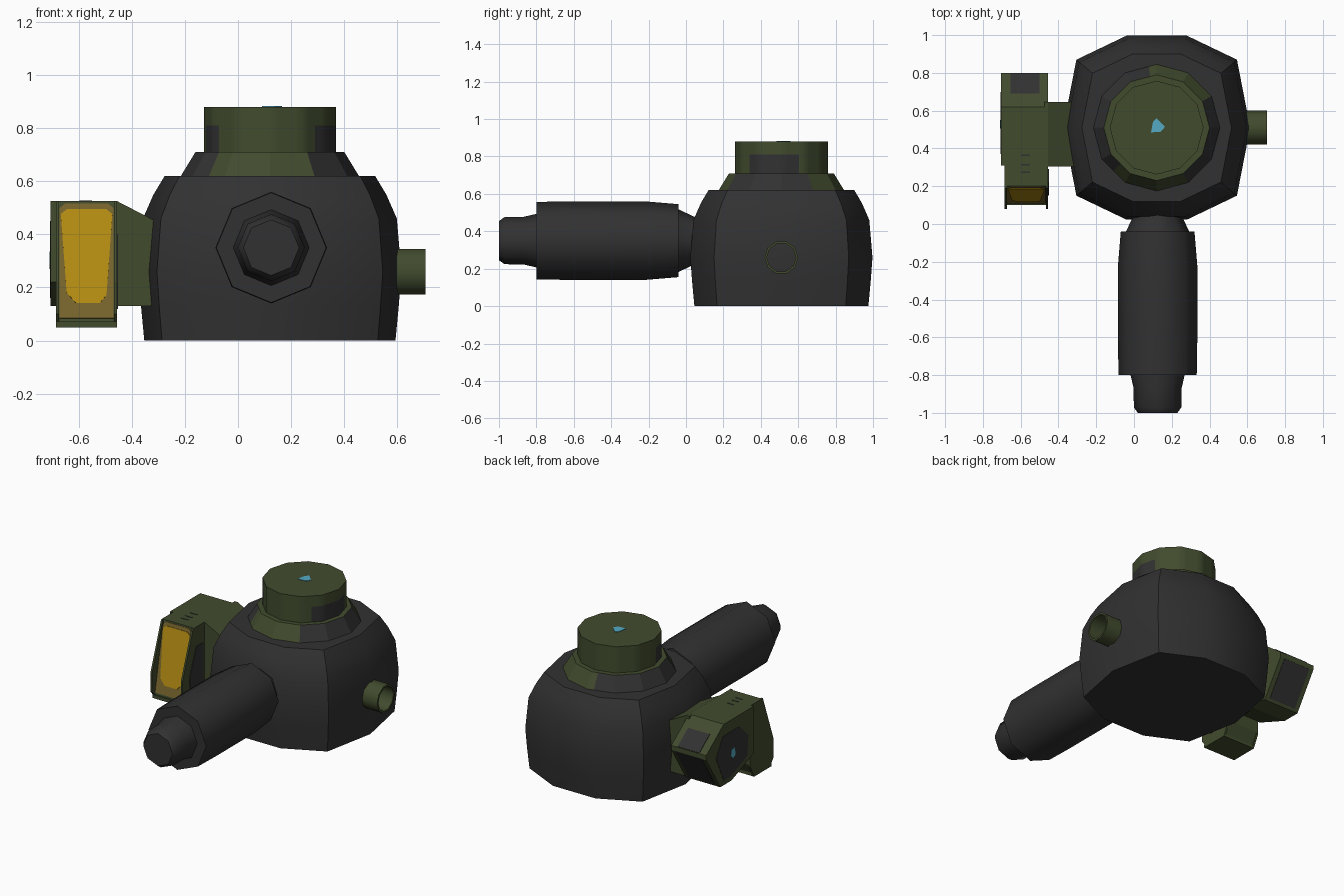
import bpy, bmesh, math
from mathutils import Vector

if "Cube" in bpy.data.objects:
    bpy.data.objects.remove(bpy.data.objects["Cube"])


def material(name, rgb):
    m = bpy.data.materials.new(name)
    m.diffuse_color = (*rgb, 1)
    m.use_nodes = True
    m.node_tree.nodes["Principled BSDF"].inputs["Base Color"].default_value = m.diffuse_color
    return m


DARK = material("charcoal", (0.031, 0.031, 0.032))
GREEN = material("olive_green", (0.053, 0.071, 0.027))
GOLD = material("amber", (0.47, 0.27, 0.006))
DULL = material("dull_amber", (0.19, 0.13, 0.026))
BLUE = material("cyan_mark", (0.09, 0.40, 0.54))
CX, CY = 0.12, 0.51      # turret axis
BX, BZ = 0.125, 0.35     # barrel axis


def finish(name, bm, mats, smooth=None):
    bmesh.ops.recalc_face_normals(bm, faces=bm.faces)
    me = bpy.data.meshes.new(name)
    bm.to_mesh(me)
    bm.free()
    for m in mats:
        me.materials.append(m)
    ob = bpy.data.objects.new(name, me)
    bpy.context.collection.objects.link(ob)
    if smooth:
        bpy.ops.object.select_all(action='DESELECT')
        ob.select_set(True)
        bpy.context.view_layer.objects.active = ob
        bpy.ops.object.shade_smooth_by_angle(angle=math.radians(smooth))
    return ob


def skin(name, rings, mats, smooth=None, rule=None, closed=False):
    """Join equal rings of points; cap the ends, or close them into a tube."""
    bm = bmesh.new()
    vs = [[bm.verts.new(p) for p in r] for r in rings]
    n = len(vs[0])
    pairs = list(zip(vs, vs[1:])) + ([(vs[-1], vs[0])] if closed else [])
    for a, b in pairs:
        for i in range(n):
            j = (i + 1) % n
            bm.faces.new((a[i], a[j], b[j], b[i]))
    if not closed:
        bm.faces.new(vs[0])
        bm.faces.new(vs[-1])
    if rule:
        for f in bm.faces:
            f.material_index = rule(f.calc_center_median())
    return finish(name, bm, mats, smooth)


def prism(name, pts, vec, mat):
    """Extrude a polygon of 3D points along a vector."""
    return skin(name, [pts, [Vector(p) + Vector(vec) for p in pts]], [mat])


def ngon(n, r, split=1):
    """Regular polygon whose sides are split without changing its outline."""
    c = [Vector((math.cos(i * math.tau / n), math.sin(i * math.tau / n))) * r for i in range(n)]
    return [c[i].lerp(c[(i + 1) % n], k / split) for i in range(n) for k in range(split)]


# Turret body: ten-sided dome
quarter = [(0.495, 0), (0.425, 0.36), (0.16, 0.487)]
outline = quarter + [(-x, y) for x, y in quarter[::-1]] + [(-x, -y) for x, y in quarter[1:]] \
    + [(x, -y) for x, y in quarter[:0:-1]]
outline = [p for i, p in enumerate(outline) if p not in outline[:i]]
levels = [(0, 0.955), (0.13, 0.98), (0.26, 1.0), (0.46, 0.965), (0.55, 0.885), (0.62, 0.80)]
skin("turret_body", [[(CX + x * s, CY + y * s, z) for x, y in outline] for z, s in levels],
     [DARK], 42)


def angle(c):
    return math.degrees(math.atan2(c.y - CY, c.x - CX))


def collar_rule(c):
    a = angle(c)
    return 0 if math.hypot(c.x - CX, c.y - CY) < 0.1 or 33 < a < 95 or -134 < a < -61 else 1


def cap_rule(c):
    a = angle(c) % 360
    return 1 if c.z < 0.81 and (a > 314 or a < 22 or 190 < a < 216) and c.z > 0.72 else 0


def turned(levels):
    return [[(CX + p.x, CY + p.y, z) for p in ngon(12, r, 4)] for z, r in levels]


# Collar and hatch cap with camouflage patches
skin("collar", turned([(0.61, 0.335), (0.62, 0.335), (0.71, 0.28)]), [GREEN, DARK],
     rule=collar_rule)
skin("hatch_cap", turned([(0.70, 0.248), (0.71, 0.248), (0.81, 0.248), (0.88, 0.248)]),
     [GREEN, DARK], 35, cap_rule)
prism("cap_mark", [(CX + x, CY + y, 0.879) for x, y in
      [(-0.03, -0.025), (0.02, -0.022), (0.045, 0.005), (0.03, 0.02), (0.0, 0.05), (-0.02, 0.03)]],
      (0, 0, 0.004), BLUE)


# Gun barrel along -y: neck, sleeve, muzzle
def barrel(name, profile):
    skin(name, [[(BX + p.x, y, BZ + p.y) for p in ngon(8, r)] for y, r in profile], [DARK], 46)


barrel("barrel_neck", [(0.2, 0.12), (0.05, 0.125), (-0.05, 0.172)])
barrel("barrel_sleeve", [(-0.04, 0.195), (-0.22, 0.21), (-0.62, 0.21), (-0.80, 0.207)])
barrel("muzzle", [(-0.79, 0.143), (-0.80, 0.143), (-0.87, 0.127), (-0.97, 0.126), (-1.0, 0.105)])

# Side port: hollow tube on the right
skin("side_port", [[(x, CY + p.x, 0.26 + p.y) for p in ngon(10, r)] for x, r in
     [(0.57, 0.09), (0.705, 0.09), (0.705, 0.078), (0.57, 0.078)]], [GREEN], 40, closed=True)

# Sensor housing on the left, with its bracket
L, R = -0.705, -0.455
side = [(0.31, 0.525), (0.62, 0.525), (0.80, 0.39), (0.80, 0.36), (0.655, 0.13),
        (0.54, 0.13), (0.31, 0.22)]
prism("sensor_housing", [(L, y, z) for y, z in side], (R - L, 0, 0), GREEN)
skin("sensor_bracket", [[(x, y, z) for y, z in
     [(0.305, 0.13), (0.645, 0.13), (0.645, top), (0.305, top)]]
     for x, top in [(R - 0.02, 0.525), (R, 0.525), (-0.31, 0.45)]], [GREEN])

# Lens hood: core, two cheek plates and a sill
HL = -0.685
core = [(0.32, 0.525), (0.20, 0.525), (0.11, 0.07), (0.28, 0.07), (0.32, 0.14)]
prism("hood_core", [(HL, y, z) for y, z in core], (R - HL, 0, 0), GREEN)
cheek = [(0.32, 0.525), (0.19, 0.525), (0.08, 0.22), (0.08, 0.10), (0.12, 0.05),
         (0.28, 0.05), (0.32, 0.13)]
for tag, x in (("left", HL), ("right", R - 0.012)):
    prism("hood_cheek_" + tag, [(x, y, z) for y, z in cheek], (0.012, 0, 0), GREEN)
prism("hood_sill", [(HL, 0.10, 0.05), (HL, 0.28, 0.05), (HL, 0.28, 0.072), (HL, 0.10, 0.072)],
      (R - HL, 0, 0), GREEN)
prism("hood_side_patch", [(R, y, z) for y, z in
      [(0.29, 0.40), (0.22, 0.40), (0.15, 0.22), (0.16, 0.12), (0.29, 0.12)]],
      (0.004, 0, 0), DARK)


# Leaning lens: dull rim and bright pane
def lens(name, pts, lift, mat):
    n = Vector((0, -0.98, 0.20))
    prism(name, [Vector((x, 0.2 - 0.09 * t, 0.525 - 0.455 * t)) + n * lift for x, t in pts],
          n * 0.004, mat)


lens("lens_rim", [(-0.672, 0.06), (-0.65, 0.02), (-0.49, 0.02), (-0.468, 0.06),
                  (-0.468, 0.97), (-0.672, 0.97)], 0, DULL)
lens("lens_pane", [(-0.667, 0.11), (-0.645, 0.07), (-0.495, 0.07), (-0.473, 0.11),
                   (-0.495, 0.78), (-0.52, 0.845), (-0.61, 0.845), (-0.645, 0.76)], 0.004, GOLD)

# Painted patches, vents and mark on the housing
panel = [(0.70, 0.33), (0.63, 0.45), (0.46, 0.45), (0.37, 0.36), (0.38, 0.23),
         (0.55, 0.16), (0.62, 0.16)]
prism("housing_side_patch", [(L, y, z) for y, z in panel], (-0.002, 0, 0), DARK)
prism("housing_mark", [(L - 0.002, y, z) for y, z in
      [(0.545, 0.33), (0.51, 0.335), (0.505, 0.285), (0.53, 0.27), (0.55, 0.29)]],
      (-0.002, 0, 0), BLUE)
for name, (y0, z0), (y1, z1), xa, xb, n in (
        ("housing_top_patch", (0.69, 0.4725), (0.798, 0.3915), -0.655, -0.50, (0, 0.002, 0.003)),
        ("housing_back_patch", (0.798, 0.357), (0.665, 0.146), -0.675, -0.485, (0, 0.002, -0.002))):
    prism(name, [(xa, y0, z0), (xb, y0, z0), (xb, y1, z1), (xa, y1, z1)], n, DARK)
for i, y in enumerate((0.27, 0.31, 0.36)):
    prism(f"vent_slot_{i + 1}", [(-0.597, y, 0.524), (-0.55, y, 0.524), (-0.55, y + 0.008, 0.524),
          (-0.597, y + 0.008, 0.524)], (0, 0, 0.003), DARK)
